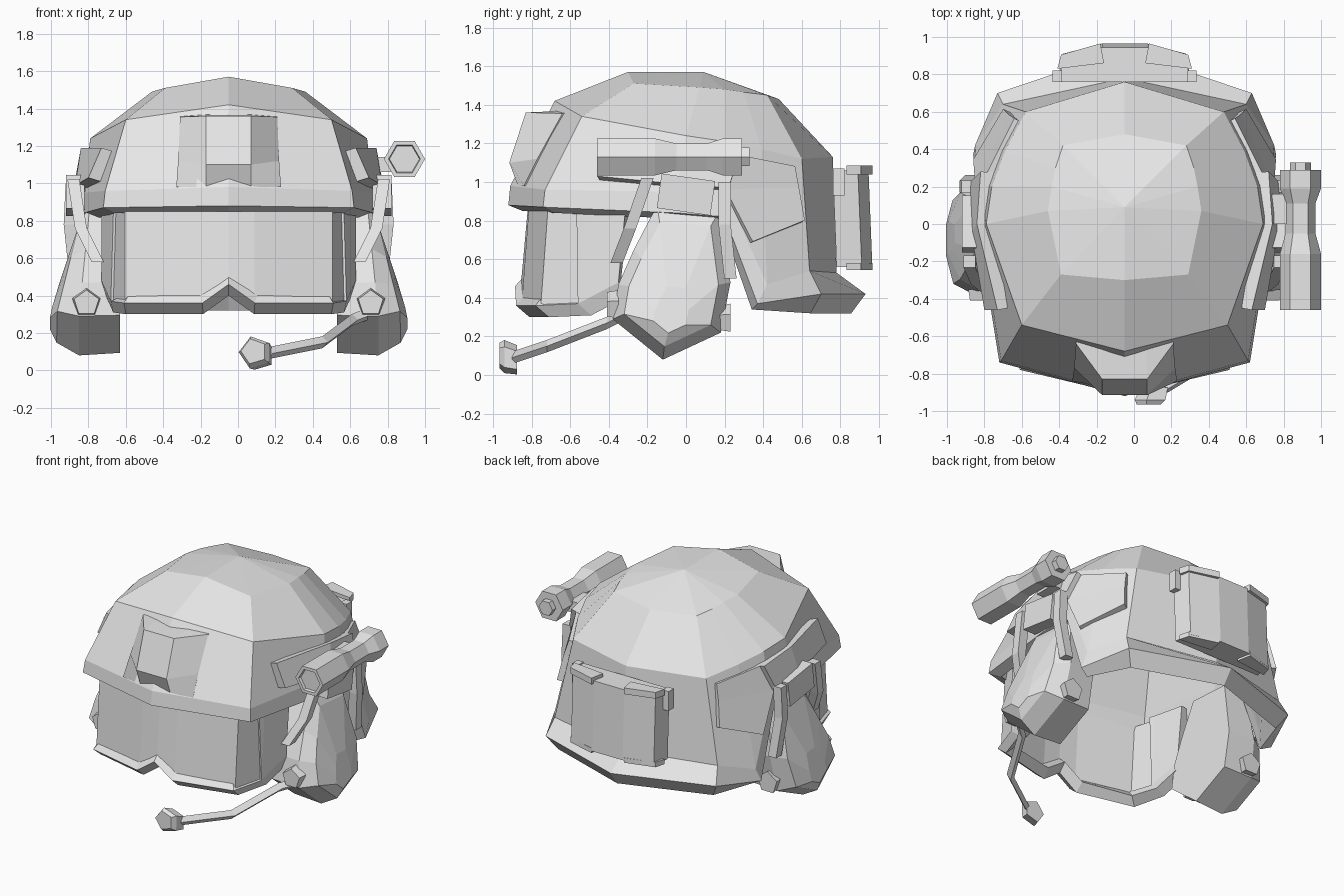
import bpy
import bmesh
from math import cos, sin, pi, radians
from mathutils import Matrix, Vector

if "Cube" in bpy.data.objects:
    bpy.data.objects.remove(bpy.data.objects["Cube"])

MID = -0.05  # the helmet's plane of symmetry; the lamp sticks out on one side

grey = bpy.data.materials.new("plain grey")
grey.use_nodes = True
grey.diffuse_color = (0.8, 0.8, 0.8, 1)
grey.node_tree.nodes["Principled BSDF"].inputs["Base Color"].default_value = (0.8, 0.8, 0.8, 1)


def finish(name, bm, mirror=False, closed=True, thickness=0):
    """Turn a bmesh into a flat shaded object placed on the symmetry plane."""
    bmesh.ops.remove_doubles(bm, verts=bm.verts, dist=0.0005)
    if closed:
        bmesh.ops.recalc_face_normals(bm, faces=bm.faces)
    mesh = bpy.data.meshes.new(name)
    bm.to_mesh(mesh)
    bm.free()
    mesh.materials.append(grey)
    obj = bpy.data.objects.new(name, mesh)
    bpy.context.collection.objects.link(obj)
    obj.location.x = MID
    if mirror:
        obj.modifiers.new("mirror", 'MIRROR')
    if thickness:
        solid = obj.modifiers.new("thickness", 'SOLIDIFY')
        solid.thickness = thickness
    return obj


def grid(columns):
    """Skin columns of points, each listed from top to bottom."""
    bm = bmesh.new()
    verts = [[bm.verts.new(p) for p in col] for col in columns]
    for a, b in zip(verts, verts[1:]):
        for i in range(len(a) - 1):
            bm.faces.new((a[i], a[i + 1], b[i + 1], b[i]))
    return bm


def both_sides(columns):
    """Reflect columns that start at the symmetry plane or beside it."""
    flipped = [[(-x, y, z) for x, y, z in col] for col in reversed(columns)]
    return flipped + list(columns)


def loft(name, rings, mirror=False):
    """Closed solid through equal loops of points."""
    bm = bmesh.new()
    loops = [[bm.verts.new(p) for p in ring] for ring in rings]
    for a, b in zip(loops, loops[1:]):
        for i in range(len(a)):
            j = (i + 1) % len(a)
            bm.faces.new((a[i], a[j], b[j], b[i]))
    bm.faces.new(loops[0])
    bm.faces.new(loops[-1])
    return finish(name, bm, mirror)


def ngon(centre, radius, sides, axis='Y', turn=0):
    """Regular polygon facing along the Y or Z axis."""
    x, y, z = centre
    loop = []
    for i in range(sides):
        a = turn + 2 * pi * i / sides
        c, s = radius * cos(a), radius * sin(a)
        loop.append((x + c, y, z + s) if axis == 'Y' else (x + c, y + s, z))
    return loop


def box(name, centre, size, tilt=0, mirror=False):
    bm = bmesh.new()
    bmesh.ops.create_cube(bm, size=1, matrix=Matrix.Translation(centre)
                          @ Matrix.Rotation(radians(tilt), 4, 'X')
                          @ Matrix.Diagonal(Vector(size).to_4d()))
    return finish(name, bm, mirror)


def sink(bm, faces, border, step):
    """Inset faces by a flat border, then drop them by a steep step."""
    bmesh.ops.inset_region(bm, faces=faces, thickness=border, use_even_offset=True)
    bmesh.ops.inset_region(bm, faces=faces, thickness=.008, depth=-step, use_even_offset=True)


# Shell: half meridians from front to back (crown, shoulder, rim top, rim bottom)
meridians = [
    [(0, -.30, 1.57), (0, -.68, 1.42), (0, -.91, .98), (0, -.92, .88)],
    [(.34, -.27, 1.51), (.55, -.54, 1.34), (.66, -.73, .96), (.67, -.74, .87)],
    [(.41, .07, 1.49), (.74, 0, 1.24), (.77, -.05, .95), (.78, -.05, .84)],
    [(.39, .2, 1.48), (.71, .2, 1.21), (.78, .23, .89), (.79, .2, .82)],
    [(.37, .3, 1.465), (.64, .39, 1.17), (.80, .42, .47), (.81, .37, .37)],
    [(.33, .42, 1.45), (.53, .6, 1.12), (.65, .64, .54), (.68, .7, .42)],
    [(0, .48, 1.43), (0, .76, 1.13), (0, .78, .53), (0, .93, .42)],
]
columns = []
for crown, shoulder, rim, edge in meridians:
    x, y, z = edge
    lip = (x * .91, y * .92, z - (.1 if y > .5 else .03))
    inside = [(p[0] * .88, p[1] * .88, p[2] - drop)
              for p, drop in ((rim, 0), (shoulder, .06), (crown, .1))]
    columns.append([(0, .09, 1.57), crown, shoulder, rim, edge, lip] + inside + [(0, .09, 1.46)])
finish("helmet_shell", grid(columns), mirror=True)

# Visor: wrapped frame with a nose notch and chamfered bottom, holding a thinner glass
visor = []
for x, y, low in ((0, -.885, .46), (.14, -.88, .36), (.56, -.78, .36),
                  (.63, -.56, .37), (.68, -.35, .48)):
    visor.append([(x, y + .04, .9), (x, y, low), (x * .98, y + .07, low - .06)])
frame = grid(both_sides(visor[1:])[:4] + [visor[0]] + visor[1:])
panes = [f for f in frame.faces if max(v.co.z for v in f.verts) > .8
         and min(v.co.y for v in f.verts) < -.6]
bmesh.ops.inset_region(frame, faces=panes, thickness=.05, use_even_offset=True)
for face in panes:
    face.tag = True
glass = bmesh.new()
for face in panes:
    glass.faces.new([glass.verts.new(v.co + Vector((0, .02, 0)) - v.co * .01) for v in face.verts])
bmesh.ops.delete(frame, geom=panes, context='FACES')
finish("visor_frame", frame, closed=False, thickness=.08)
finish("visor_glass", glass, closed=False, thickness=.03)

# Front mount: raised centre with sloping flanks
mount = [
    [(.12, -.6, 1.37), (.12, -.83, 1.36), (.12, -.915, 1.1), (.12, -.87, .98)],
    [(.26, -.58, 1.36), (.26, -.64, 1.355), (.27, -.77, 1.12), (.28, -.84, .98)],
]
finish("front_mount", grid(both_sides(mount)), closed=False, thickness=.03)

# Side rails: bent strips that end in a recessed hook plate
rail = [
    [(.68, -.46, 1.19), (.75, -.46, 1.03)],
    [(.79, 0, 1.19), (.82, -.05, .99)],
    [(.77, .28, 1.15), (.83, .22, .97)],
]
hook = [
    [(.77, .28, 1.15), (.83, .22, .97), (.84, .36, .7)],
    [(.62, .58, 1.09), (.65, .6, .98), (.68, .63, .81)],
]
finish("side_rails", grid(rail), mirror=True, closed=False, thickness=.07)
bm = grid(hook)
sink(bm, list(bm.faces), .045, .035)
finish("rail_hooks", bm, mirror=True, closed=False, thickness=.07)

# Ear cups: one side outline, lofted outwards and domed
outline = [(-.38, .29), (-.12, .08), (.18, .22), (.23, .48),
           (.18, .86), (-.15, .88), (-.27, .65), (-.35, .47)]


def cup_ring(reach, scale, lean, middle=.42):
    ring = []
    for y, z in outline:
        y, z = -.08 + (y + .08) * scale, middle + (z - .42) * scale
        ring.append((reach - lean * max(0, z - .3), y, z))
    return ring


loft("ear_cups", [cup_ring(.58, .96, 0), cup_ring(.8, 1, .1),
                  cup_ring(.92, .8, .25), cup_ring(.955, .3, .3, .32)], mirror=True)

# Cup hangers: pivot block, forked arms and pentagon knobs
box("pivot_blocks", (.82, 0, .935), (.1, .28, .18), tilt=-8, mirror=True)
for name, path in (("front_arms", ((.83, -.2, 1.02), (.79, -.29, .76), (.7, -.36, .58))),
                   ("rear_arms", ((.84, .2, 1.0), (.85, .2, .78), (.82, .23, .5)))):
    loft(name, [ngon(p, .045, 4, 'Z', pi / 4) for p in path], mirror=True)
for name, y, z in (("front_knobs", -.38, .36), ("rear_knobs", .2, .29)):
    loft(name, [ngon((.76, y + d, z), r, 5, 'Y', pi / 2)
                for d, r in ((-.03, .07), (.03, .08))], mirror=True)

# Microphone on its boom
boom = [(.74, -.35, .3), (.66, -.41, .27), (.5, -.72, .15), (.2, -.9, .09)]
loft("microphone_boom", [ngon(p, .032, 4) for p in boom])
loft("microphone", [ngon((.15 + d / 3, -.92 + d, .09 - d / 4), r, 5, 'Y', .6)
                    for d, r in ((-.045, .07), (-.02, .09), (.045, .08))])

# Lamp: hexagonal barrel with a waist, a hollow lens and a tail button
barrel = [(-.44, .08), (-.46, .085), (-.46, .11), (-.16, .11), (-.05, .08),
          (.11, .08), (.19, .11), (.29, .11), (.29, .055), (.33, .055)]
loft("lamp", [ngon((.94, y, 1.13), r, 6) for y, r in barrel])
box("lamp_clip", (.82, .08, 1.1), (.12, .16, .08))

# Rear pouch with corner caps, side buckles and bottom tabs
section = [(.35, .77), (.33, .9), (.12, .955)]
section = section + [(-x, y) for x, y in reversed(section)]
loft("rear_pouch", [[(x, y + shift, z) for x, y in section]
                    for z, shift in ((.56, .01), (1.06, -.01))])
cap = [(.36, .83), (.34, .905), (.13, .965), (.11, .86)]
loft("pouch_caps", [[(x, y, z) for x, y in cap] for z in (1.04, 1.085)], mirror=True)
loft("pouch_tabs", [[(x, y, z) for x, y in cap] for z in (.545, .58)], mirror=True)
box("pouch_buckles", (.36, .79, 1.0), (.05, .06, .14), mirror=True)
